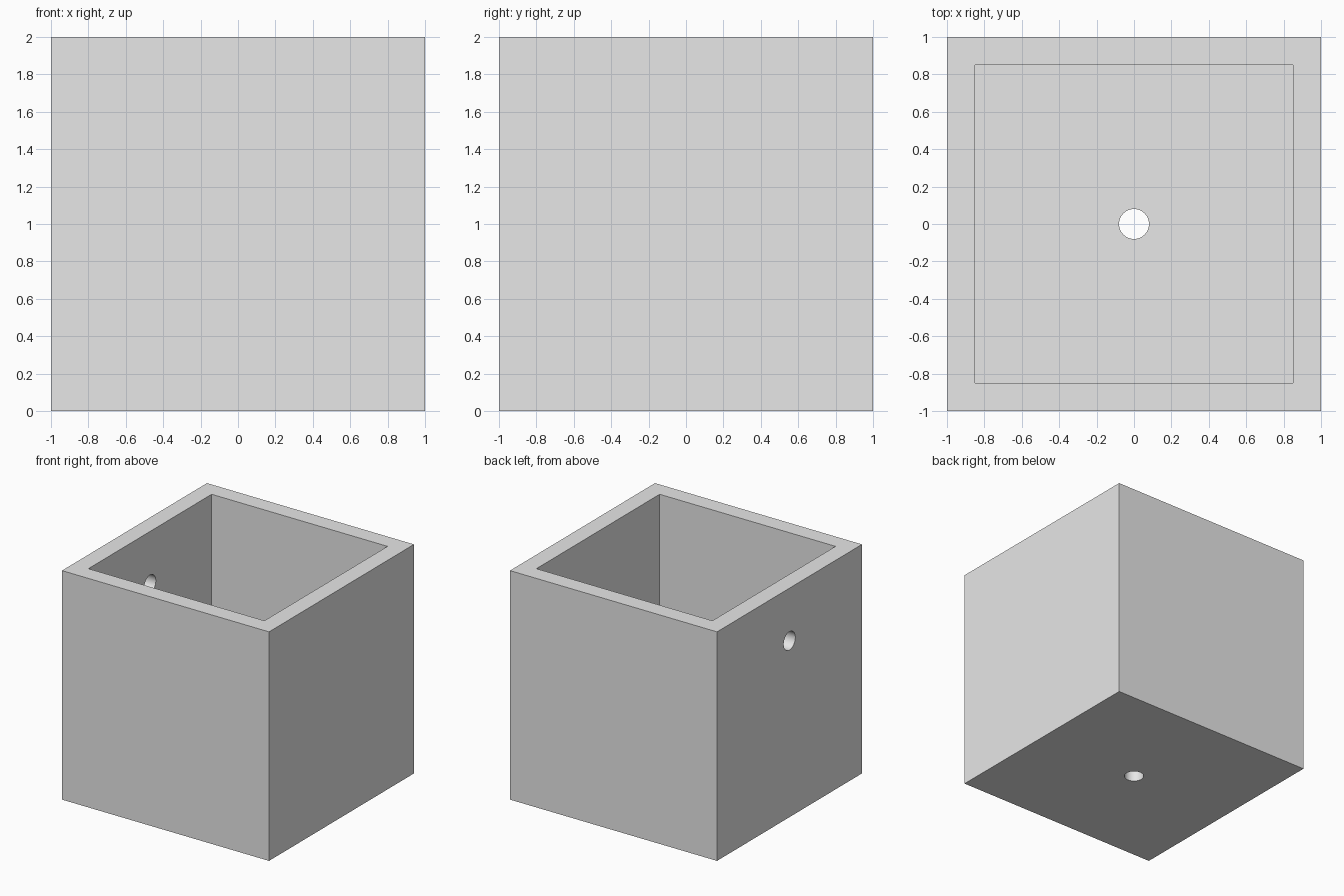
import bpy
import math

SIZE = 2.0
WALL = 0.15
HOLE_RADIUS = 0.08
HOLE_HEIGHT = 1.54

default = bpy.data.objects.get("Cube")
if default:
    bpy.data.objects.remove(default, do_unlink=True)

# Single plain grey
grey = bpy.data.materials.new("light_grey")
grey.use_nodes = True
colour = (0.8, 0.8, 0.8, 1.0)
grey.diffuse_color = colour
grey.node_tree.nodes["Principled BSDF"].inputs["Base Color"].default_value = colour


def box(name, size, location):
    bpy.ops.mesh.primitive_cube_add(size=1, location=location)
    obj = bpy.context.object
    obj.name = name
    obj.scale = size
    bpy.ops.object.transform_apply(location=False, rotation=False, scale=True)
    obj.data.materials.append(grey)
    return obj


def drill(name, location, rotation=(0, 0, 0)):
    bpy.ops.mesh.primitive_cylinder_add(vertices=48, radius=HOLE_RADIUS, depth=3 * WALL,
                                        location=location, rotation=rotation)
    obj = bpy.context.object
    obj.name = name
    obj.data.materials.append(grey)
    return obj


# Solid outer block of the planter
planter = box("planter_box", (SIZE, SIZE, SIZE), (0, 0, SIZE / 2))

# Open cavity, drain hole in the floor, and hole through the -x wall
inner = SIZE - 2 * WALL
cutters = [
    box("cavity_cutter", (inner, inner, SIZE), (0, 0, WALL + SIZE / 2)),
    drill("drain_hole_cutter", (0, 0, WALL / 2)),
    drill("wall_hole_cutter", (-SIZE / 2 + WALL / 2, 0, HOLE_HEIGHT), (0, math.pi / 2, 0)),
]

bpy.ops.object.select_all(action="DESELECT")
planter.select_set(True)
bpy.context.view_layer.objects.active = planter
for cutter in cutters:
    mod = planter.modifiers.new(cutter.name, "BOOLEAN")
    mod.operation = "DIFFERENCE"
    mod.solver = "EXACT"
    mod.object = cutter
    bpy.ops.object.modifier_apply(modifier=mod.name)

for cutter in cutters:
    bpy.data.objects.remove(cutter, do_unlink=True)

# Round holes smooth, box edges sharp
bpy.ops.object.shade_smooth_by_angle(angle=math.radians(30))
